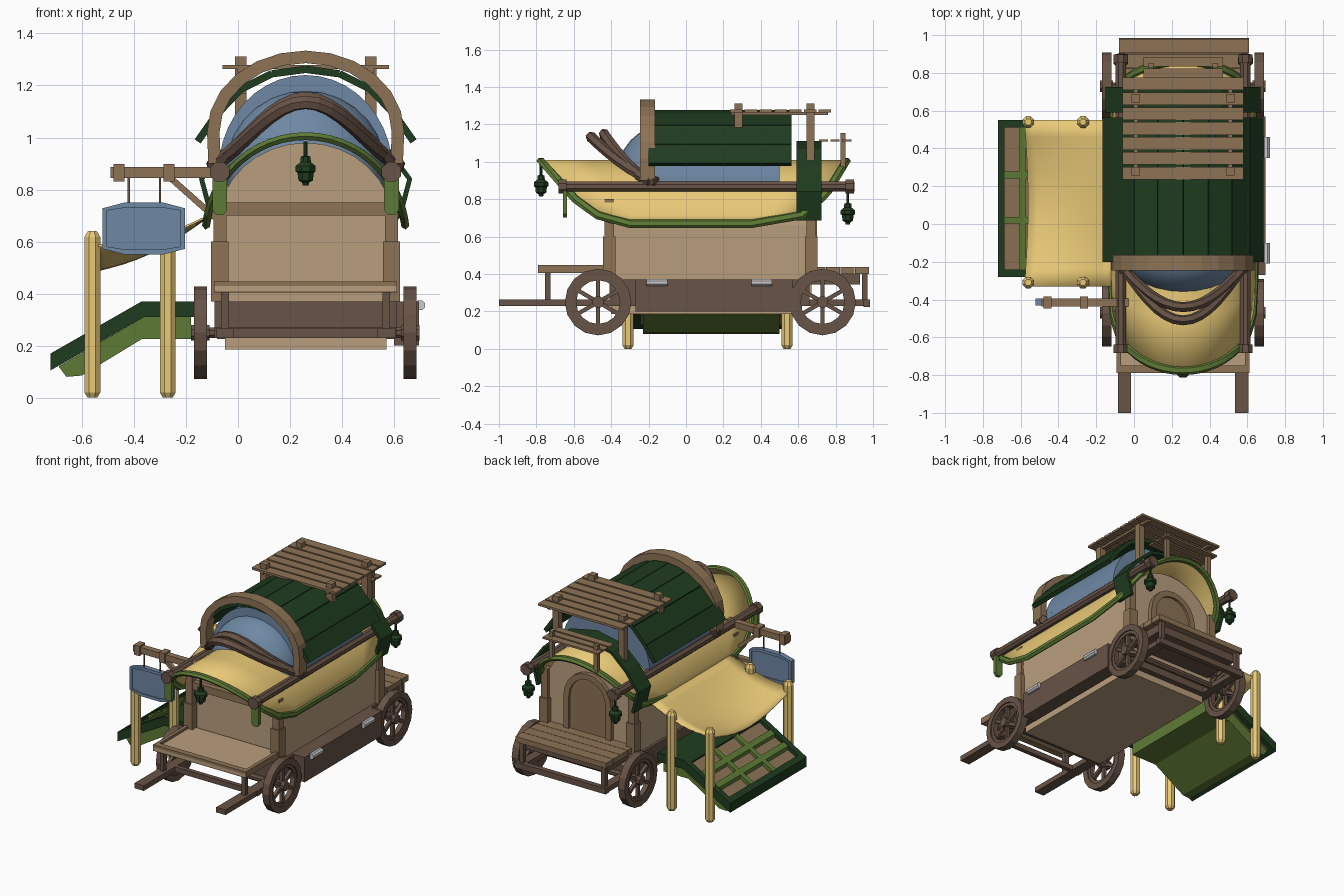
import bpy, bmesh, math
from mathutils import Vector

if "Cube" in bpy.data.objects:
    bpy.data.objects.remove(bpy.data.objects["Cube"])

CX = 0.26  # wagon centre line


def srgb(r, g, b):
    return tuple((c / 255) ** 2.2 for c in (r, g, b)) + (1,)


COL = {k: srgb(*v) for k, v in dict(
    tan=(184, 157, 125), wood=(140, 115, 86), dark=(104, 84, 72), green=(36, 62, 36),
    leaf=(94, 122, 56), blue=(110, 135, 162), yellow=(232, 200, 118), silver=(190, 190, 190)).items()}
MATS = {}
for k, v in COL.items():
    MATS[k] = bpy.data.materials.new(k)
    MATS[k].diffuse_color = v


def mesh(name, verts, faces, col, smooth=False, thick=0):
    me = bpy.data.meshes.new(name)
    me.from_pydata([tuple(v) for v in verts], [], faces)
    bm = bmesh.new()
    bm.from_mesh(me)
    bmesh.ops.recalc_face_normals(bm, faces=bm.faces)
    for f in bm.faces:
        f.smooth = smooth
    bm.to_mesh(me)
    bm.free()
    me.materials.append(MATS[col])
    ob = bpy.data.objects.new(name, me)
    bpy.context.collection.objects.link(ob)
    if thick:
        m = ob.modifiers.new("thickness", 'SOLIDIFY')
        m.thickness, m.offset = thick, 0
    return ob


def prism(name, pts, lo, hi, col):
    """Extrude an x,z outline along y."""
    n = len(pts)
    v = [(x, y, z) for y in (lo, hi) for x, z in pts]
    f = [list(range(n)), list(range(n, 2 * n))]
    f += [(i, (i + 1) % n, n + (i + 1) % n, n + i) for i in range(n)]
    return mesh(name, v, f, col)


def box(name, x0, x1, y0, y1, z0, z1, col):
    return prism(name, [(x0, z0), (x1, z0), (x1, z1), (x0, z1)], y0, y1, col)


def sweep(name, path, w, h, col, ups=(0, 1, 0), n=4, closed=False):
    """Sweep an n-sided section (w along up, h across) along a path."""
    P = [Vector(p) for p in path]
    k = len(P)
    U = [Vector(u) for u in ups] if not isinstance(ups[0], (int, float)) else [Vector(ups)] * k
    r = 0.5 / math.cos(math.pi / n)
    verts = []
    for i, p in enumerate(P):
        a, b = (P[i - 1], P[(i + 1) % k]) if closed else (P[max(i - 1, 0)], P[min(i + 1, k - 1)])
        t = (b - a).normalized()
        v = t.cross(U[i]).normalized()
        u = v.cross(t)
        for j in range(n):
            g = 2 * math.pi * (j + .5) / n
            verts.append(p + u * w * r * math.cos(g) + v * h * r * math.sin(g))
    faces = [(i * n + j, i * n + (j + 1) % n, (i + 1) % k * n + (j + 1) % n, (i + 1) % k * n + j)
             for i in range(k if closed else k - 1) for j in range(n)]
    if not closed:
        faces += [list(range(n)), list(range((k - 1) * n, k * n))]
    return mesh(name, verts, faces, col)


def lathe(name, prof, loc, col, n=8):
    v = [(loc[0] + r * math.cos(2 * math.pi * (j + .5) / n), loc[1] + r * math.sin(2 * math.pi * (j + .5) / n),
          loc[2] + z) for r, z in prof for j in range(n)]
    f = [(i * n + j, i * n + (j + 1) % n, (i + 1) * n + (j + 1) % n, (i + 1) * n + j)
         for i in range(len(prof) - 1) for j in range(n)]
    f += [list(range(n)), list(range(len(v) - n, len(v)))]
    return mesh(name, v, f, col)


def grid(name, rows, col, smooth=False, thick=0.012):
    m = len(rows[0])
    f = [(i * m + j, i * m + j + 1, (i + 1) * m + j + 1, (i + 1) * m + j)
         for i in range(len(rows) - 1) for j in range(m - 1)]
    return mesh(name, [p for r in rows for p in r], f, col, smooth, thick)


def interp(tab, z):
    for (a, p), (b, q) in zip(tab, tab[1:]):
        if z <= b:
            return p + (q - p) * max(z - a, 0) / (b - a)
    return tab[-1][1]


def arc(cx, cz, rx, rz, n, a0=0.0):
    A = [a0 + (math.pi - 2 * a0) * i / n for i in range(n + 1)]
    return [(cx + rx * math.cos(a), cz + rz * math.sin(a)) for a in A]


def mirror(half):
    """Half outline (offset, z) from eave to ridge -> full x,z outline."""
    return [(CX - d, z) for d, z in half] + [(CX + d, z) for d, z in reversed(half) if d > 0]


# wagon body with arched ends, floor and trims
prism("wagon_body", [(-.07, .28), (.59, .28)] + arc(CX, .66, .34, .32, 16), -.39, .67, "tan")
box("floor", -.05, .57, -.40, .62, .185, .29, "tan")
box("under_box", -.09, .61, -.41, .66, .23, .37, "dark")
box("side_locker", .60, .695, -.27, .57, .20, .37, "dark")
box("front_lintel", -.09, .61, -.43, -.38, .70, .75, "wood")
for x in (CX - .33, CX + .33):
    for y in (-.41, .67):
        box("corner_post_base", x - .033, x + .033, y - .033, y + .033, .37, .60, "wood")
        box("corner_post", x - .025, x + .025, y - .025, y + .025, .60, .80, "wood")
for y in (-.155, .405):
    sweep("locker_handle", [(.70, y - .055, .355), (.70, y + .055, .355)], .038, .038, "silver", (0, 0, 1), 8)

# back door
prism("door", [(.12, .44), (.40, .44)] + arc(CX, .66, .14, .15, 10), .66, .685, "wood")
sweep("door_frame", [(x, .68, z) for x, z in [(.42, .44)] + arc(CX, .66, .16, .17, 10) + [(.10, .44)]], .04, .04, "wood")

# porches, shafts and axles
box("front_porch", -.09, .61, -.79, -.40, .41, .43, "tan")
box("front_porch_edge", -.09, .61, -.79, -.75, .405, .447, "wood")
for x in (-.08, .60):
    box("front_porch_side", x - .012, x + .012, -.79, -.40, .405, .447, "wood")
for i in range(4):
    box("back_porch_plank", -.08, .61, .67 + i * .078, .745 + i * .078, .40, .437, "wood")
box("back_porch_skirt", -.05, .57, .66, .93, .345, .40, "dark")
for x in (CX - .31, CX + .31):
    box("shaft", x - .035, x + .035, -1, -.38, .23, .265, "dark")
    box("back_rail", x - .03, x + .03, .60, .985, .23, .265, "dark")
    box("front_porch_leg", x - .015, x + .015, -.755, -.725, .26, .41, "dark")
    box("back_porch_leg", x - .015, x + .015, .94, .97, .26, .40, "dark")
box("back_cross_bar", -.08, .61, .95, .985, .225, .265, "dark")
box("front_cross_bar", -.09, .61, -.66, -.63, .23, .265, "dark")

# wheels
for y in (-.47, .73):
    sweep("axle", [(-.165, y, .25), (.685, y, .25)], .04, .04, "dark", (0, 0, 1), 8)
    for x in (-.145, .662):
        def ring(r, n=16):
            return [(x, y + r * math.cos(2 * math.pi * i / n), .25 + r * math.sin(2 * math.pi * i / n)) for i in range(n)]
        sweep("wheel_rim", ring(.158), .05, .04, "dark", (1, 0, 0), 4, True)
        sweep("wheel_inner_rim", ring(.132), .034, .03, "dark", (1, 0, 0), 4, True)
        sweep("wheel_hub", [(x - .035, y, .25), (x + .035, y, .25)], .06, .06, "dark", (0, 0, 1), 8)
        for p in ring(.14, 12)[1::2]:
            sweep("wheel_spoke", [(x, y, .25), p], .022, .022, "dark", (1, 0, 0))

# barrel canopy with boat-shaped edge and green trim
FR = [(.67, -.30), (.70, -.45), (.80, -.59), (1.01, -.78)]
BK = [(.67, .35), (.70, .60), (.83, .75), (1.01, .86)]
prof = arc(CX, .62, .385, .385, 24, .13)
prof[0], prof[-1] = (prof[0][0], .67), (prof[-1][0], .67)
rows = [[(x, interp(FR, z) + (interp(BK, z) - interp(FR, z)) * t / 6, z) for t in range(7)] for x, z in prof]
grid("canopy", rows, "yellow", True)
loop = [r[0] for r in rows] + [r[-1] for r in reversed(rows)]
sweep("canopy_trim", loop, .03, .042, "leaf", [(p[0] - CX, 0, p[2] - .62) for p in loop], 6, True)

# side beams, hanging tabs, lanterns
LAN = [(.008, .17), (.008, .115), (.02, .112), (.022, .09), (.042, .075), (.042, .055), (.034, .05), (.03, .02), (.015, .012), (.012, 0)]
for x in (CX - .33, CX + .33):
    sweep("side_beam", [(x, -.68, .868), (x, .90, .868)], .055, .055, "dark", (0, 0, 1), 8)
    for y in (-.66, .875):
        sweep("beam_cap", [(x, y - .022, .868), (x, y + .022, .868)], .075, .075, "dark", (0, 0, 1), 8)
    prism("hanging_tab", [(x - .028, .86), (x - .028, .72), (x - .014, .702), (x + .014, .702), (x + .028, .72), (x + .028, .86)], -.658, -.636, "leaf")
    lathe("back_lantern", LAN, (x, .865, .665), "green")
lathe("front_lantern", LAN, (CX, -.775, .815), "green")

# blue barrel with domed front
top = arc(CX, .87, .335, .37, 20)
prism("blue_barrel", top, -.18, .50, "blue")
sweep("blue_lip", [(x, -.15, z) for x, z in arc(CX, .87, .32, .35, 16)], .06, .03, "blue")
bm = bmesh.new()
bmesh.ops.create_uvsphere(bm, u_segments=24, v_segments=14, radius=1)
bmesh.ops.scale(bm, vec=(.31, .22, .30), verts=bm.verts)
bmesh.ops.translate(bm, vec=(CX, -.16, .88), verts=bm.verts)
bm.verts.ensure_lookup_table()
mesh("blue_dome", [v.co.copy() for v in bm.verts], [[v.index for v in f.verts] for f in bm.faces], "blue", True)
bm.free()

# big arch and curved front bows
sweep("big_arch", [(x, -.205, z) for x, z in [(CX + .35, .90)] + arc(CX, 1.02, .355, .29, 12) + [(CX - .35, .90)]], .08, .048, "wood")
for k, (y0, dy, dz) in enumerate([(-.16, .35, .24), (-.19, .25, .255)]):
    T = [-1 + i / 8 for i in range(17)]
    C = [math.cos(math.pi * t / 2) for t in T]
    sweep("bow", [(CX + .36 * t, y0 - dy * c, .895 + dz * c ** 1.4) for t, c in zip(T, C)], .045, .05, "dark", (0, .75, -.66), 6)

# plank roof and rear drape
roof = mirror([(.415, .985), (.345, 1.085), (.25, 1.185), (.13, 1.245), (0, 1.262)])
for a, b in zip(roof, roof[1:]):
    grid("roof_plank", [[(p[0], -.20, p[1]), (p[0], .565, p[1])] for p in (a, b)], "green", thick=.028)
drape = mirror([(.36, .69), (.40, .84), (.31, .96), (.2, 1.06), (0, 1.10)])
grid("drape", [[(x, .59, z), (x, .725, z)] for x, z in drape], "green", thick=.02)

# slatted shade roofs
for i in range(7):
    box("upper_slat", -.06, .58, .235 + i * .079, .302 + i * .079, 1.264, 1.279, "wood")
for i in range(3):
    box("lower_slat", .05, .47, .71 + i * .062, .76 + i * .062, 1.108, 1.12, "wood")
for s in (-1, 1):
    for y, z in ((.28, 1.17), (.665, 1.0)):
        box("shade_post", CX + s * .25 - .022, CX + s * .25 + .022, y - .022, y + .022, z, 1.312, "wood")
    box("lower_shade_post", CX + s * .17 - .014, CX + s * .17 + .014, .825, .853, .96, 1.155, "wood")
    box("shade_rail", CX + s * .25 - .012, CX + s * .25 + .012, .24, .76, 1.25, 1.266, "wood")

# sign on its bracket
sweep("sign_arm", [(-.49, -.415, .866), (-.03, -.415, .866)], .042, .042, "wood")
for x in (-.457, -.265):
    box("arm_collar", x - .021, x + .021, -.447, -.383, .83, .898, "wood")
sweep("arm_brace", [(-.26, -.415, .845), (-.08, -.415, .685)], .03, .024, "wood")
for x in (-.42, -.30):
    sweep("sign_cord", [(x, -.415, .735), (x, -.415, .85)], .008, .008, "dark")


def plate(s):
    return [(-.362 + s * a, .65 + s * b) for a, b in
            ((-.163, -.08), (-.08, -.098), (.08, -.098), (.163, -.08), (.163, .08), (.08, .098), (-.08, .098), (-.163, .08))]


prism("sign_board", plate(.9), -.424, -.402, "blue")
sweep("sign_frame", [(x, -.413, z) for x, z in plate(.92)], .036, .02, "blue", (0, 1, 0), 4, True)

# side awning on four posts
for x, h in ((-.56, .64), (-.27, .68)):
    for y in (-.31, .54):
        lathe("awning_post", [(.02, 0), (.033, .02), (.033, h - .022), (.018, h)], (x, y, 0), "yellow")
rows = []
for i in range(9):
    u = i / 8
    rows.append([(-.58 + .47 * u + .02 * math.sin(math.pi * j / 10) * (1 - u), -.33 + .088 * j,
                  .585 + .115 * u - .035 * math.sin(math.pi * u) - .10 * (1 - u) * math.sin(math.pi * j / 10)) for j in range(11)])
grid("awning", rows, "yellow", True, .008)

# compartment tray sloping down on the left
side = [(-.17, .37), (-.37, .37), (-.72, .17), (-.72, .105), (-.36, .31), (-.17, .31)]
for y in (-.28, .51):
    prism("tray_side", side, y, y + .04, "green")
prism("tray_end", [(-.72, .105), (-.72, .17), (-.685, .19), (-.685, .125)], -.28, .55, "green")
prism("tray_head", [(-.40, .353), (-.37, .37), (-.17, .37), (-.17, .31), (-.37, .31)], -.28, .55, "green")
prism("tray_bottom", [(-.18, .31), (-.36, .31), (-.69, .12), (-.66, .08), (-.60, .085), (-.37, .225), (-.18, .225)], -.23, .50, "leaf")
prism("tray_floor", [(-.39, .335), (-.69, .155), (-.69, .125), (-.39, .30)], -.25, .52, "wood")
for y in (.02, .26):
    prism("tray_divider", [(-.39, .355), (-.70, .178), (-.70, .13), (-.39, .31)], y - .018, y + .018, "leaf")
for x, z in ((-.49, .298), (-.59, .241)):
    prism("tray_cross_bar", [(x - .017, z - .01), (x + .017, z + .01), (x + .017, z - .05), (x - .017, z - .07)], -.25, .52, "leaf")

for m in bpy.data.materials:
    if m.users and not m.is_grease_pencil:
        m.use_nodes = True
        m.node_tree.nodes["Principled BSDF"].inputs["Base Color"].default_value = m.diffuse_color
